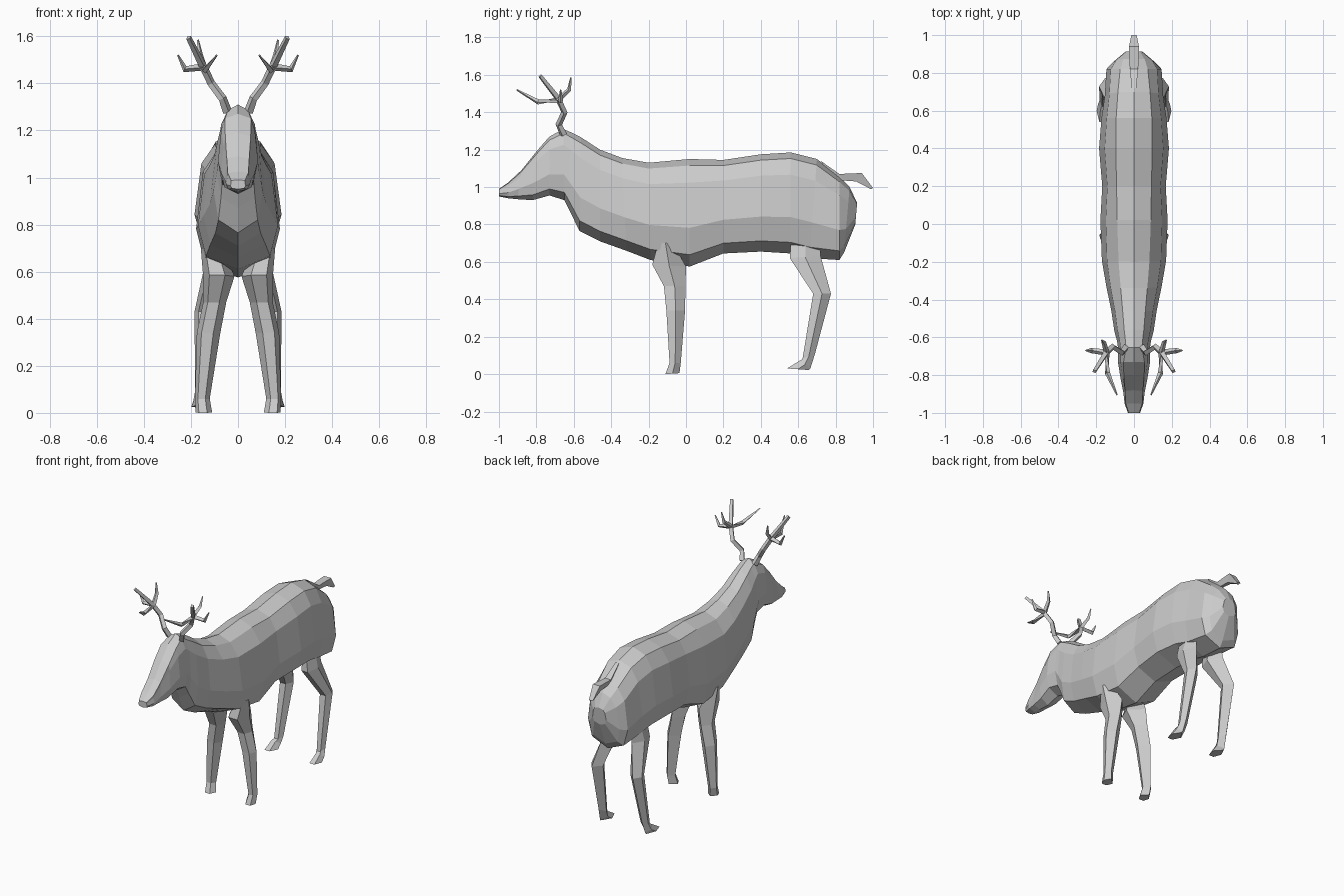
import bpy, bmesh, math
from mathutils import Vector

grey = bpy.data.materials.new("warm_grey")
grey.diffuse_color = (0.6, 0.6, 0.6, 1)


def loft(name, rings, mirror=False):
    """Skin a list of equal-length point rings, cap both ends."""
    bm = bmesh.new()
    vs = [[bm.verts.new(p) for p in r] for r in rings]
    n = len(vs[0])
    for a, b in zip(vs, vs[1:]):
        for i in range(n):
            bm.faces.new((a[i], a[(i + 1) % n], b[(i + 1) % n], b[i]))
    bm.faces.new(vs[0])
    bm.faces.new(vs[-1])
    bmesh.ops.recalc_face_normals(bm, faces=bm.faces)
    me = bpy.data.meshes.new(name)
    bm.to_mesh(me)
    bm.free()
    me.materials.append(grey)
    ob = bpy.data.objects.new(name, me)
    bpy.context.collection.objects.link(ob)
    if mirror:
        ob.modifiers.new("mirror", 'MIRROR')
    return ob


def tube(name, pts, radii, sides=4, mirror=True):
    """Tapered limb that follows a path."""
    pts = [Vector(p) for p in pts]
    rings = []
    for i, p in enumerate(pts):
        d = (pts[min(i + 1, len(pts) - 1)] - pts[max(i - 1, 0)]).normalized()
        u = d.cross(Vector((0.3, 1, 0.1))).normalized()
        v = d.cross(u)
        rings.append([p + radii[i] * (u * math.cos(a) + v * math.sin(a))
                      for a in (2 * math.pi * k / sides for k in range(sides))])
    return loft(name, rings, mirror)


# Body, neck and head: (top y, top z, bottom y, bottom z, half width, back width share)
body = [
    (.915, .915, .905, .80, .05, .6),
    (.875, 1.0, .845, .65, .112, .5),
    (.82, 1.055, .82, .61, .146, .5),
    (.70, 1.15, .66, .62, .155, .55),
    (.56, 1.185, .56, .645, .172, .55),
    (.40, 1.175, .40, .655, .185, .52),
    (.20, 1.145, .20, .645, .168, .55),
    (.02, 1.15, .02, .575, .178, .5),
    (-.20, 1.13, -.19, .61, .17, .48),
    (-.34, 1.155, -.32, .66, .147, .48),
    (-.46, 1.20, -.46, .71, .12, .5),
    (-.56, 1.265, -.57, .765, .104, .5),
    (-.62, 1.295, -.62, .87, .09, .5),
    (-.655, 1.31, -.65, .93, .085, .5),
    (-.73, 1.27, -.73, .955, .085, .65),
    (-.80, 1.19, -.82, .93, .072, .75),
    (-.88, 1.09, -.90, .935, .056, .85),
    (-.95, 1.025, -.95, .94, .05, .88),
    (-1.0, .99, -1.0, .95, .032, .9),
]
rings = []
for ty, tz, by, bz, w, tw in body:
    half = [(0, 0), (tw, .06), (max(.84, tw), .22), (1, .64), (.80, .89), (0, 1)]
    full = half + [(-x, f) for x, f in half[-2:0:-1]]
    rings.append([(x * w, ty + f * (by - ty), tz + f * (bz - tz)) for x, f in full])
loft("body", rings)


# Legs: (inner x, outer x, front y, back y, front z, back z)
def leg(name, sections):
    out = []
    for x0, x1, y0, y1, z0, z1 in sections:
        xm, ym, zm = x0 + .6 * (x1 - x0), (y0 + y1) / 2, (z0 + z1) / 2
        out.append([(x0, ym, zm), (x0 + .3 * (x1 - x0), y0, z0), (xm + .2 * (x1 - x0), y0, z0),
                    (x1, ym, zm), (xm, y1, z1)])
    loft(name, out, True)


leg("front_leg", [
    (.06, .158, -.15, -.07, .70, .70),
    (.015, .148, -.18, .00, .585, .575),
    (.05, .148, -.118, -.003, .47, .47),
    (.075, .175, -.105, -.005, .34, .34),
    (.12, .183, -.088, -.028, .06, .06),
    (.11, .18, -.11, -.035, .0, .005),
])
leg("hind_leg", [
    (.06, .125, .56, .72, .69, .69),
    (.05, .142, .555, .72, .62, .63),
    (.10, .185, .68, .775, .43, .43),
    (.125, .182, .623, .69, .08, .11),
    (.13, .19, .605, .665, .07, .03),
    (.125, .198, .54, .655, .03, .022),
])

# Tail
loft("tail", [[(-w, y, zt), (w, y, zt), (w * .5, y + dy, zb), (-w * .5, y + dy, zb)]
              for w, y, zt, dy, zb in [(.012, .72, 1.14, .06, 1.04), (.022, .82, 1.07, .02, 1.035),
                                       (.026, .94, 1.075, -.03, 1.03), (.014, 1.0, .995, -.01, .988)]])

# Antlers: main beam with three tines
tube("antler_beam", [(.045, -.655, 1.28), (.065, -.68, 1.335), (.113, -.65, 1.40),
                     (.15, -.685, 1.475), (.21, -.78, 1.595)], [.02, .018, .017, .017, .012])
tube("antler_front_tine", [(.145, -.68, 1.465), (.14, -.79, 1.455), (.09, -.905, 1.52)],
     [.016, .014, .004])
tube("antler_back_tine", [(.145, -.68, 1.47), (.16, -.625, 1.52), (.17, -.615, 1.585)],
     [.015, .012, .004])
tube("antler_side_tine", [(.15, -.68, 1.47), (.225, -.67, 1.46), (.255, -.67, 1.52)],
     [.016, .014, .004])
